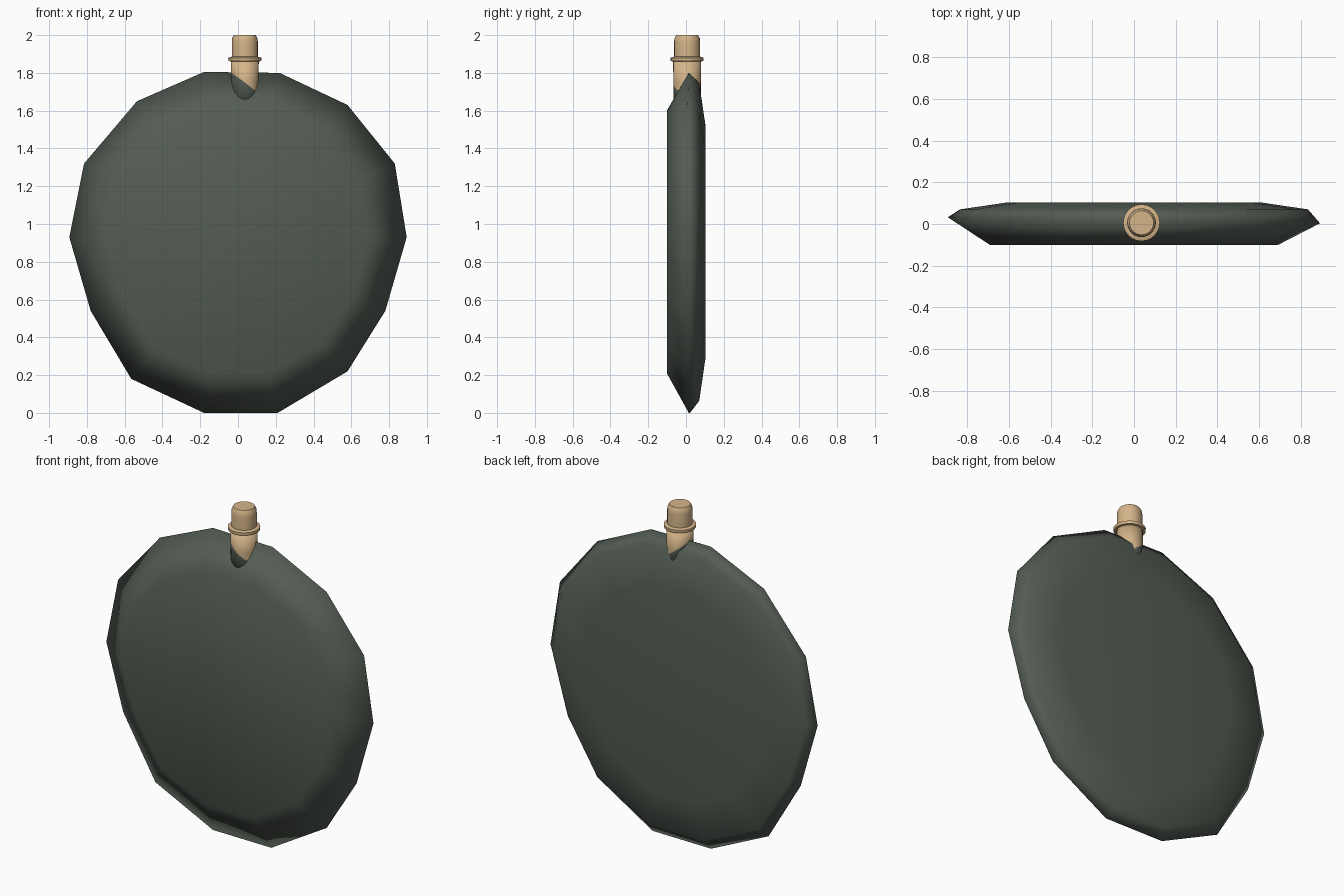
import bpy, bmesh, math
from mathutils import Vector

if "Cube" in bpy.data.objects:
    bpy.data.objects.remove(bpy.data.objects["Cube"])


def material(name, rgb):
    m = bpy.data.materials.new(name)
    m.diffuse_color = (*rgb, 1)
    m.use_nodes = True
    m.node_tree.nodes["Principled BSDF"].inputs["Base Color"].default_value = m.diffuse_color
    return m


green = material("dark_green", (0.088, 0.108, 0.088))
tan = material("cork_tan", (0.66, 0.46, 0.25))


def finish(name, bm, mats):
    bmesh.ops.recalc_face_normals(bm, faces=bm.faces[:])
    me = bpy.data.meshes.new(name)
    bm.to_mesh(me)
    bm.free()
    for m in mats:
        me.materials.append(m)
    for p in me.polygons:
        p.use_smooth = True
    ob = bpy.data.objects.new(name, me)
    bpy.context.collection.objects.link(ob)
    return ob


def loft(bm, rings):
    """Join closed rings of points with quads and cap both ends."""
    vs = [[bm.verts.new(p) for p in r] for r in rings]
    n = len(rings[0])
    for a, b in zip(vs, vs[1:]):
        for i in range(n):
            j = (i + 1) % n
            bm.faces.new((a[i], a[j], b[j], b[i]))
    bm.faces.new(vs[0])
    bm.faces.new(vs[-1])


# Flat round flask body: outline scaled at several depths
outline = [(-.18, 1.805), (.22, 1.8), (.58, 1.63), (.83, 1.32), (.893, .93),
           (.78, .54), (.58, .22), (.21, .005), (-.18, .005), (-.565, .18),
           (-.78, .54), (-.893, .93), (-.815, 1.32), (-.535, 1.65)]
cz = 0.905
layers = [(0.775, -0.10, 0), (1.0, 0.018, -0.016), (0.935, 0.07, 0), (0.685, 0.103, 0)]
bm = bmesh.new()
loft(bm, [[(x * s, y + tilt * x, 0 if s == 1 and z < .01 else cz + (z - cz) * s)
           for x, z in outline] for s, y, tilt in layers])
finish("flask_body", bm, [green])

# Spout and stopper: round sections about an off-centre axis
CX, CY, N = 0.036, 0.006, 24


def turned(bm, profile):
    loft(bm, [[(CX + r * math.cos(2 * math.pi * i / N),
                CY + r * math.sin(2 * math.pi * i / N), z) for i in range(N)]
              for r, z in profile])


# Neck, cut by a slanted plane into green foot and tan top
bm = bmesh.new()
turned(bm, [(.072, 1.62), (.073, 1.75), (.074, 1.865)])
point, normal = Vector((CX, CY, 1.742)), Vector((0.75, 0.1, 1)).normalized()
bmesh.ops.bisect_plane(bm, geom=bm.verts[:] + bm.edges[:] + bm.faces[:],
                       plane_co=point, plane_no=normal)
for f in bm.faces:
    f.material_index = int((f.calc_center_median() - point).dot(normal) > 0)
finish("neck", bm, [green, tan])

# Lip ring and stopper
bm = bmesh.new()
turned(bm, [(.07, 1.86), (.087, 1.863), (.088, 1.88), (.068, 1.886)])
lip = finish("neck_lip", bm, [tan])
bm = bmesh.new()
turned(bm, [(.069, 1.88), (.069, 1.965), (.067, 1.983), (.058, 2.0)])
cork = finish("stopper", bm, [tan])
for ob in (lip, cork):
    bpy.ops.object.select_all(action='DESELECT')
    ob.select_set(True)
    bpy.context.view_layer.objects.active = ob
    bpy.ops.object.shade_smooth_by_angle(angle=math.radians(50))
